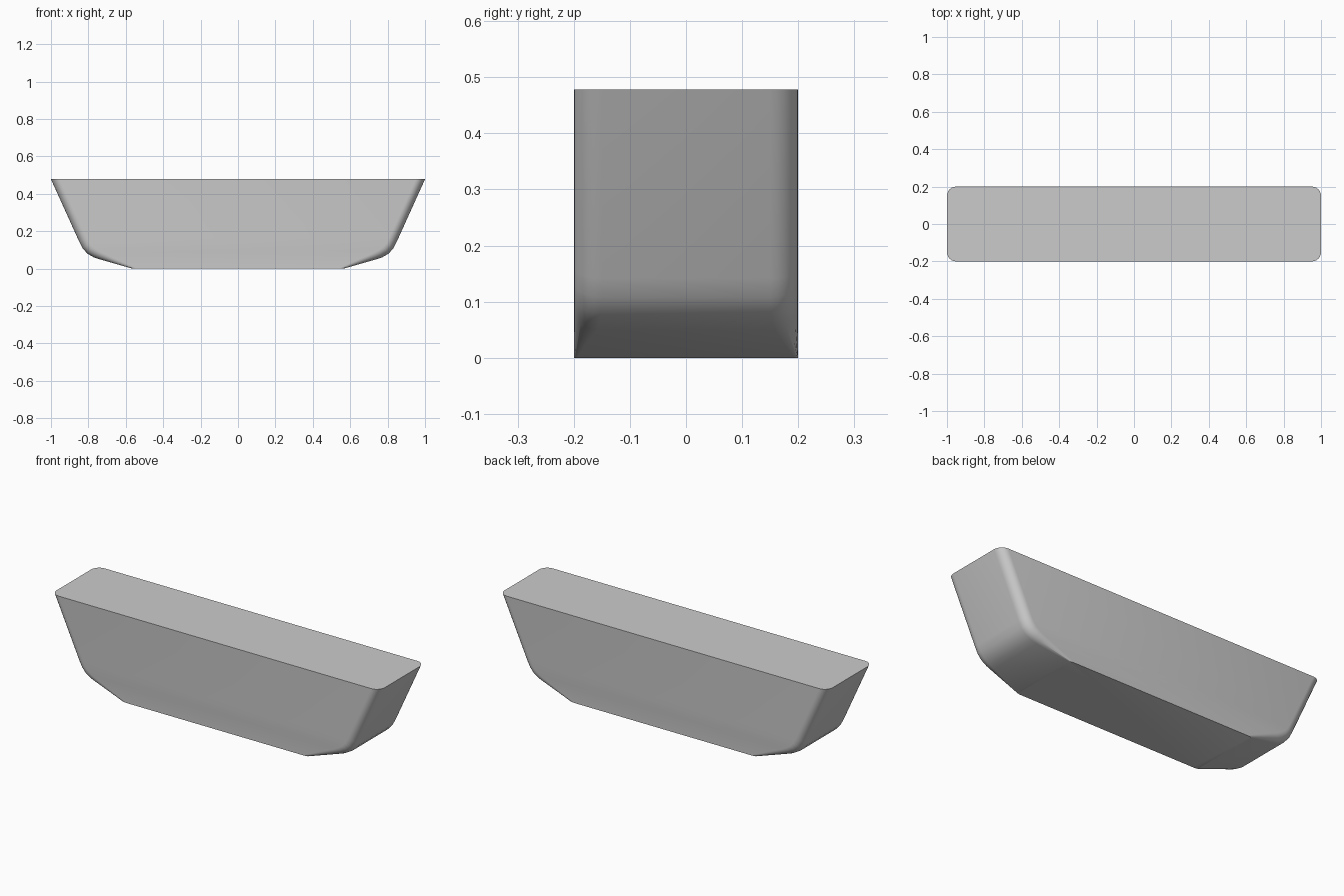
import bpy, bmesh
from math import sin, cos, pi

if "Cube" in bpy.data.objects:
    bpy.data.objects.remove(bpy.data.objects["Cube"])

HALF_DEPTH = 0.2
STEPS = 6

# End profile from the rim down to the flat base:
# outer x, z | x, z where the rounding meets the side face | rounding along y
LEVELS = [
    (1.000, 0.478, 0.952, 0.478, 0.050),
    (0.848, 0.142, 0.806, 0.162, 0.050),
    (0.830, 0.108, 0.793, 0.136, 0.050),
    (0.805, 0.080, 0.777, 0.116, 0.048),
    (0.770, 0.060, 0.752, 0.098, 0.045),
    (0.740, 0.050, 0.728, 0.085, 0.042),
    (0.565, 0.000, 0.535, 0.000, 0.006),
]


def corner(level):
    """Quarter arc from the end face round to the side face."""
    px, pz, qx, qz, ry = level
    pts = []
    for i in range(STEPS + 1):
        a = i / STEPS * pi / 2
        c = cos(a)
        pts.append((qx + (px - qx) * c, HALF_DEPTH - ry * (1 - sin(a)), qz + (pz - qz) * c))
    return pts


def ring(level):
    """Full closed loop, the corner mirrored into all four quadrants."""
    q = corner(level)
    back = q + [(-x, y, z) for x, y, z in reversed(q)]
    return back + [(-x, -y, z) for x, y, z in back]


# Tapered solid body
bm = bmesh.new()
rings = [[bm.verts.new(p) for p in ring(lv)] for lv in LEVELS]
n = len(rings[0])
for upper, lower in zip(rings, rings[1:]):
    for i in range(n):
        j = (i + 1) % n
        bm.faces.new((upper[i], lower[i], lower[j], upper[j]))
bm.faces.new(rings[0])
bm.faces.new(rings[-1][::-1])
bmesh.ops.recalc_face_normals(bm, faces=bm.faces[:])

mesh = bpy.data.meshes.new("tapered_body")
bm.to_mesh(mesh)
bm.free()
body = bpy.data.objects.new("tapered_body", mesh)
bpy.context.collection.objects.link(body)
bpy.context.view_layer.objects.active = body
body.select_set(True)
bpy.ops.object.shade_smooth_by_angle(angle=pi / 6)
